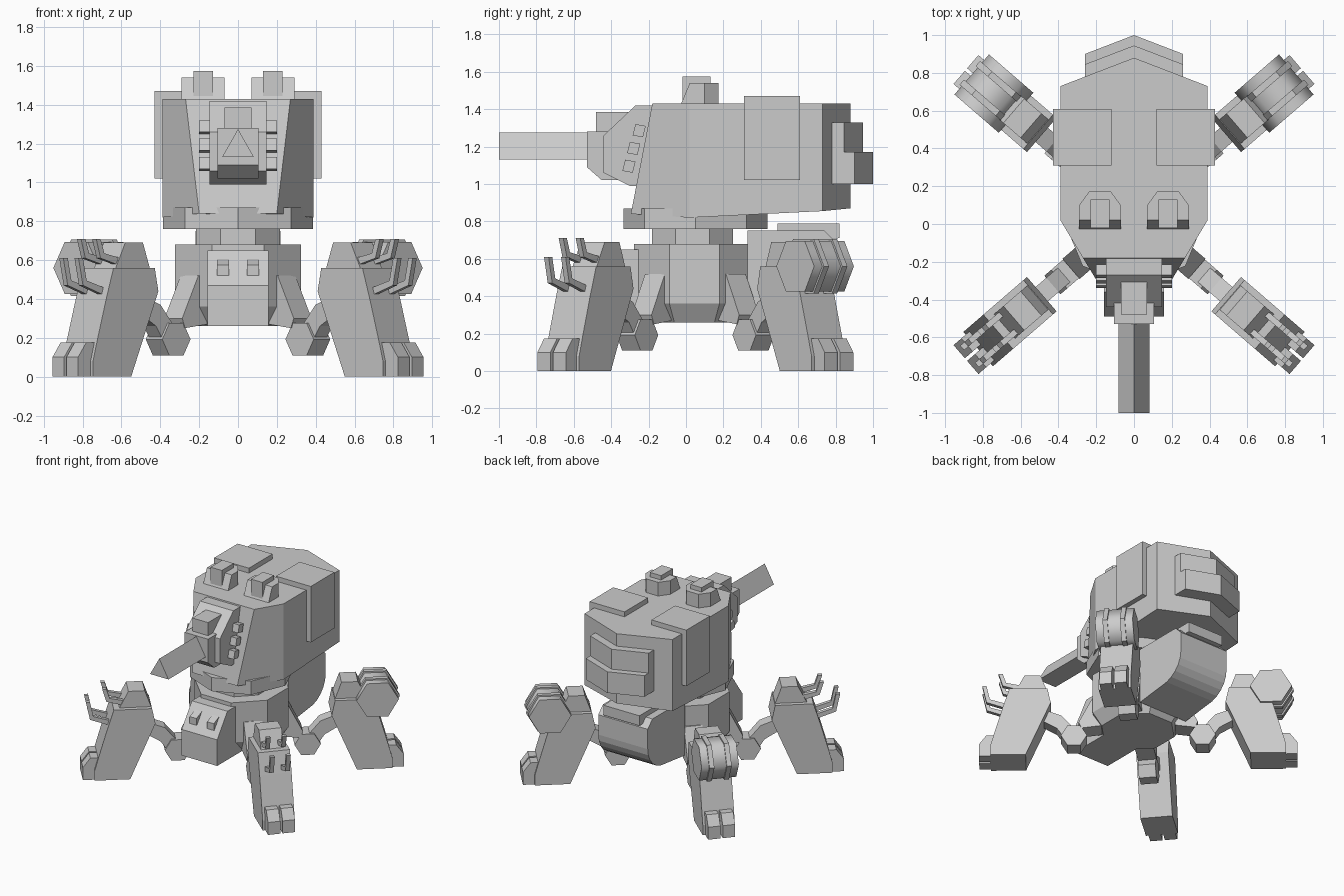
import bpy, bmesh, math
from mathutils import Vector

if "Cube" in bpy.data.objects:
    bpy.data.objects.remove(bpy.data.objects["Cube"])

grey = bpy.data.materials.new("plain grey")
grey.diffuse_color = (0.6, 0.6, 0.6, 1)
grey.use_nodes = True
grey.node_tree.nodes["Principled BSDF"].inputs["Base Color"].default_value = grey.diffuse_color


def loft(name, lower, upper):
    """Closed solid between two matching loops of points."""
    bm = bmesh.new()
    a = [bm.verts.new(p) for p in lower]
    b = [bm.verts.new(p) for p in upper]
    n = len(a)
    bm.faces.new(a)
    bm.faces.new(b)
    for i in range(n):
        bm.faces.new((a[i], a[(i + 1) % n], b[(i + 1) % n], b[i]))
    bmesh.ops.recalc_face_normals(bm, faces=bm.faces)
    me = bpy.data.meshes.new(name)
    bm.to_mesh(me)
    bm.free()
    me.materials.append(grey)
    ob = bpy.data.objects.new(name, me)
    bpy.context.collection.objects.link(ob)
    return ob


def plan(name, pts, z0, z1):
    return loft(name, [(x, y, z0) for x, y in pts], [(x, y, z1) for x, y in pts])


def side(name, pts, w, cx=0):
    return loft(name, [(cx - w, y, z) for y, z in pts], [(cx + w, y, z) for y, z in pts])


def box(name, x0, x1, y0, y1, z0, z1):
    return plan(name, [(x0, y0), (x1, y0), (x1, y1), (x0, y1)], z0, z1)


def ngon(n, r, cx, cy, turn=0.0):
    return [(cx + r * math.cos(turn + i * math.tau / n),
             cy + r * math.sin(turn + i * math.tau / n)) for i in range(n)]


# Lower body: octagon with tapered underside
T8 = math.pi / 8
ring = ngon(8, 0.35, 0, 0.045, T8)
plan("lower_body", ring, 0.36, 0.68)
loft("body_underside", [(x * 0.8, 0.045 + (y - 0.045) * 0.8, 0.26) for x, y in ring],
     [(x, y, 0.36) for x, y in ring])
plan("neck", ngon(8, 0.235, 0, 0.035, T8), 0.66, 0.78)
plan("turret_ring", ngon(8, 0.385, 0, 0.05), 0.76, 0.87)

# Front sensor head with two eyes
side("front_head", [(-0.15, 0.26), (-0.49, 0.26), (-0.49, 0.47), (-0.36, 0.65), (-0.15, 0.65)], 0.158)
for s in (-1, 1):
    side("eye", [(-0.36, 0.62), (-0.46, 0.575), (-0.46, 0.52), (-0.40, 0.52)], 0.03, s * 0.077)

# Rear engine pod with rounded back underside
pod = [(0.33, 0.30), (0.33, 0.75), (0.74, 0.75), (0.80, 0.69)]
pod += [(0.58 + 0.22 * math.cos(a), 0.53 - 0.20 * math.sin(a))
        for a in [i * math.pi / 12 for i in range(7)]]
side("engine_pod", pod, 0.22)
side("engine_vent", [(0.49, 0.70), (0.49, 0.79), (0.82, 0.79), (0.82, 0.71)], 0.16)

# Turret hull: sloped front, pointed back
top = [(0.27, -0.18), (0.39, 0.02), (0.39, 0.73), (0, 0.88),
       (-0.39, 0.73), (-0.39, 0.02), (-0.27, -0.18)]
low = [(0.2, -0.295, 0.84), (0.39, 0.02, 0.82), (0.39, 0.73, 0.855), (0, 0.88, 0.87),
       (-0.39, 0.73, 0.855), (-0.39, 0.02, 0.82), (-0.2, -0.295, 0.84)]
loft("turret_hull", low, [(x, y, 1.43) for x, y in top])


def chevron(name, peak, z0, z1):
    plan(name, [(-0.26, 0.74), (0.26, 0.74), (0.26, peak - 0.1), (0, peak), (-0.26, peak - 0.1)], z0, z1)


chevron("rear_plate_lower", 1.0, 1.0, 1.17)
chevron("rear_plate_upper", 0.945, 1.15, 1.33)

# Gun
side("gun_mount", [(-0.15, 0.99), (-0.30, 0.99), (-0.44, 1.06), (-0.44, 1.26),
                   (-0.27, 1.42), (-0.15, 1.42)], 0.148)
side("gun_mantlet", [(-0.53, 1.28), (-0.53, 1.09), (-0.45, 1.02), (-0.3, 1.02), (-0.3, 1.28)], 0.105)
box("gun_sight", -0.07, 0.07, -0.48, -0.25, 1.26, 1.385)
tri = [(-0.082, 1.13), (0.082, 1.13), (0, 1.275)]
loft("gun_barrel", [(x, -1.0, z) for x, z in tri], [(x, -0.5, z) for x, z in tri])

for s in (-1, 1):
    # Mantlet bolts
    for y, z in ((-0.305, 1.095), (-0.28, 1.19), (-0.25, 1.285)):
        side("mount_bolt", [(y - 0.035, z - 0.025), (y + 0.02, z - 0.035),
                            (y + 0.035, z + 0.025), (y - 0.02, z + 0.035)], 0.035, s * 0.165)
    # Shoulder plates wrapping top and side
    x0, x1 = sorted((s * 0.12, s * 0.43))
    box("shoulder_plate", x0, x1, 0.31, 0.61, 1.02, 1.47)
    # Roof hatches
    c = s * 0.18
    outline = [(-0.11, -0.03), (0.11, -0.03), (0.11, 0.1), (0.055, 0.175), (-0.055, 0.175), (-0.11, 0.1)]
    loft("roof_hatch", [(c + x, y, 1.42) for x, y in outline],
         [(c + x, max(y, 0.02), 1.54) for x, y in outline])
    box("hatch_periscope", c - 0.05, c + 0.05, -0.02, 0.13, 1.43, 1.575)

# Legs: built as profiles in (radius, height), then swung outward
ANG = math.radians(40.8)


def leg_part(name, sx, sy, pts, w, t=0.0):
    d = Vector((sx * math.cos(ANG), sy * math.sin(ANG), 0))
    n = Vector((-d.y, d.x, 0))
    o = Vector((0, 0.05, 0))

    def at(r, z, k):
        return o + d * r + n * k + Vector((0, 0, z))
    return loft(name, [at(r, z, t - w) for r, z in pts], [at(r, z, t + w) for r, z in pts])


for sx in (-1, 1):
    for sy in (-1, 1):
        leg_part("hip_bracket", sx, sy, [(0.27, 0.52), (0.33, 0.52), (0.44, 0.30), (0.42, 0.25), (0.27, 0.27)], 0.07)
        leg_part("hip_joint", sx, sy, ngon(6, 0.096, 0.475, 0.192), 0.065)
        leg_part("leg_link", sx, sy, [(0.46, 0.24), (0.54, 0.17), (0.60, 0.26), (0.70, 0.32),
                                      (0.70, 0.42), (0.57, 0.37)], 0.05)
        leg_part("shin", sx, sy, [(0.83, 0), (0.645, 0.44), (0.67, 0.56), (0.95, 0.56),
                                  (1.0, 0.40), (1.06, 0.19), (1.09, 0.08), (1.09, 0)], 0.12)
        leg_part("knee_cap", sx, sy, [(0.67, 0.55), (0.72, 0.69), (0.84, 0.69), (0.91, 0.55)], 0.085)
        for t in (-0.055, 0.055):
            leg_part("toe", sx, sy, [(1.0, 0), (1.175, 0), (1.175, 0.10), (1.12, 0.175), (1.0, 0.175)], 0.046, t)
        if sy < 0:
            # Front legs carry bent prongs
            for t in (-0.06, 0.06):
                leg_part("upper_prong", sx, sy, [(0.86, 0.57), (1.0, 0.61), (1.03, 0.71),
                                                 (1.0, 0.71), (0.975, 0.635), (0.86, 0.61)], 0.016, t)
                leg_part("lower_prong", sx, sy, [(0.95, 0.41), (1.12, 0.47), (1.15, 0.61),
                                                 (1.12, 0.61), (1.095, 0.495), (0.95, 0.45)], 0.016, t)
        else:
            # Rear legs carry a banded drum
            drum = leg_part("drum", sx, sy, ngon(6, 0.155, 0.98, 0.56), 0.14)
            for p in drum.data.polygons:
                p.use_smooth = len(p.vertices) == 4
            for t in (-0.065, 0.065):
                leg_part("drum_band", sx, sy, ngon(6, 0.168, 0.98, 0.56), 0.018, t)
